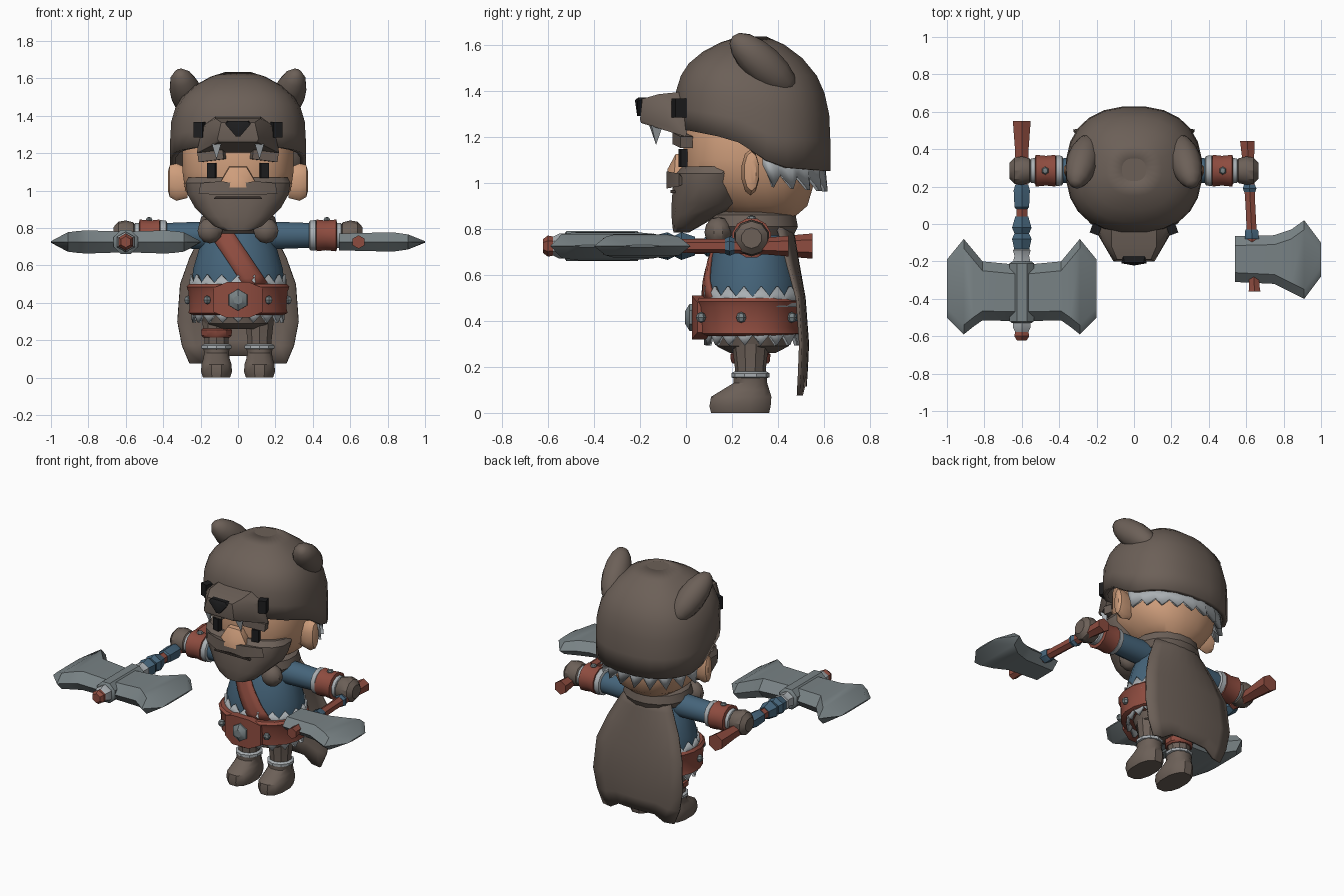
import bpy, bmesh, math
from mathutils import Vector, Matrix

if "Cube" in bpy.data.objects:
    bpy.data.objects.remove(bpy.data.objects["Cube"])

def material(name, r, g, b):
    m = bpy.data.materials.new(name)
    m.diffuse_color = (r, g, b, 1)
    m.use_nodes = True
    m.node_tree.nodes["Principled BSDF"].inputs["Base Color"].default_value = m.diffuse_color
    return m

BROWN = material("brown_fur", .15, .117, .097)
SKIN = material("skin", .62, .34, .2)
RED = material("red_leather", .27, .072, .05)
BLUE = material("blue_cloth", .06, .128, .195)
STEEL = material("steel", .19, .225, .235)
PALE = material("pale_fur", .4, .43, .45)
BLACK = material("black", .012, .012, .013)
DARK = material("dark_brown", .04, .03, .025)

def finish(name, bm, mat, solid=0):
    bmesh.ops.recalc_face_normals(bm, faces=bm.faces)
    me = bpy.data.meshes.new(name)
    bm.to_mesh(me)
    bm.free()
    me.materials.append(mat)
    ob = bpy.data.objects.new(name, me)
    bpy.context.collection.objects.link(ob)
    if solid:
        mod = ob.modifiers.new("thickness", 'SOLIDIFY')
        mod.thickness, mod.offset = solid, -1
    return ob

def skin(name, rings, mat, caps=True, closed=True, solid=0):
    """Bridge a list of point rows with quads."""
    bm = bmesh.new()
    rows = [[bm.verts.new(p) for p in r] for r in rings]
    n = len(rows[0])
    for a, b in zip(rows, rows[1:]):
        for i in range(n if closed else n - 1):
            j = (i + 1) % n
            bm.faces.new((a[i], a[j], b[j], b[i]))
    if caps:
        bm.faces.new(rows[0])
        bm.faces.new(rows[-1])
    return finish(name, bm, mat, solid)

def loft(name, rings, mat, axis='z', n=12, p=1.0, **kw):
    """Rings are (t along axis, centre a, centre b, radius a, radius b)."""
    out = []
    for t, a, b, ra, rb in rings:
        row = []
        for i in range(n):
            ang = 2 * math.pi * (i + .5) / n
            c, s = math.cos(ang), math.sin(ang)
            u = a + ra * math.copysign(abs(c) ** p, c)
            v = b + rb * math.copysign(abs(s) ** p, s)
            row.append({'x': (t, u, v), 'y': (u, t, v), 'z': (u, v, t)}[axis])
        out.append(row)
    return skin(name, out, mat, **kw)

def hull(name, pts, mat, sym=False):
    bm = bmesh.new()
    for x, y, z in pts:
        bm.verts.new((x, y, z))
        if sym and x:
            bm.verts.new((-x, y, z))
    res = bmesh.ops.convex_hull(bm, input=bm.verts)
    bmesh.ops.delete(bm, geom=list({g for g in res["geom_interior"] if isinstance(g, bmesh.types.BMVert)}), context='VERTS')
    return finish(name, bm, mat)

def box(name, loc, size, mat, rz=0.0, ry=0.0):
    bm = bmesh.new()
    bmesh.ops.create_cube(bm, size=1)
    m = Matrix.Translation(loc) @ Matrix.Rotation(rz, 4, 'Z') @ Matrix.Rotation(ry, 4, 'Y') @ Matrix.Diagonal((*size, 1))
    bm.transform(m)
    return finish(name, bm, mat)

def ball(name, loc, size, mat, rot=Matrix(), seg=12, rows=8):
    bm = bmesh.new()
    bmesh.ops.create_uvsphere(bm, u_segments=seg, v_segments=rows, radius=1)
    bm.transform(Matrix.Translation(loc) @ rot @ Matrix.Diagonal((*size, 1)))
    return finish(name, bm, mat)

def lerp_table(t, table):
    for (a, va), (b, vb) in zip(table, table[1:]):
        if t <= b:
            return va + (vb - va) * max(0, (t - a) / (b - a))
    return table[-1][1]

CY = .29  # body centre line in y

# --- Head, nose, beard ---
loft("head", [(.84, 0, .33, .12, .13), (.9, 0, .32, .21, .21), (1.0, 0, .28, .285, .28), (1.1, 0, .27, .3, .285),
              (1.22, 0, .27, .3, .28), (1.35, 0, .28, .26, .25)], SKIN, n=20, p=.85)
hull("nose", [(.045, -.045, 1.125), (.09, -.05, 1.05), (.085, -.06, 1.015), (.04, -.085, 1.015),
              (.045, -.08, 1.06), (.09, .03, 1.02), (.05, .03, 1.13)], SKIN, True)
loft("beard", [(.785, 0, -.02, .07, .035), (.81, 0, 0, .13, .06), (.86, 0, .04, .185, .105), (.91, 0, .1, .235, .165),
               (.98, 0, .1, .275, .16), (1.04, 0, .115, .285, .165), (1.07, 0, .14, .27, .16)], BROWN, n=16, p=.85)
hull("mouth", [(.13, -.068, .955), (.13, -.03, .955), (.12, -.068, .968), (.12, -.03, .968)], DARK, True)
for s in (-1, 1):
    hull("moustache", [(0, -.08, 1.035), (0, -.08, .98), (s * .09, -.085, 1.05), (s * .1, -.085, .975),
                       (s * .2, -.03, 1.04), (s * .21, -.03, .985), (0, 0, 1.03), (s * .18, 0, 1.0)], BROWN)
    box("eye", (s * .14, -.013, 1.107), (.045, .03, .078), BLACK, s * .25)
    box("brow", (s * .14, -.015, 1.185), (.14, .055, .05), BROWN, s * .25, s * .12)
    loft("ear", [(s * .27, .28, 1.04, .03, .08), (s * .33, .28, 1.045, .04, .1), (s * .365, .285, 1.05, .033, .085),
                 (s * .375, .29, 1.05, .015, .05)], SKIN, 'x', 10)

# --- Bear hood ---
CUT = [(-.1, 1.235), (0, 1.23), (.2, 1.19), (.3, 1.14), (.38, 1.07), (.64, 1.05)]
rings = []
for s, r in [(0, 1), (.22, 1), (.42, .985), (.58, .925), (.71, .825), (.84, .64), (.94, .41), (1, .18)]:
    row = []
    for i in range(24):
        a = 2 * math.pi * (i + .5) / 24
        c, d = (math.copysign(abs(v) ** .85, v) for v in (math.cos(a), math.sin(a)))
        zb = lerp_table(CY + .34 * d, CUT)
        row.append((.365 * r * c, CY + .34 * r * d, zb + (1.635 - zb) * s))
    rings.append(row)
hood = skin("bear_hood", rings, BROWN, caps=False, solid=.03)
hull("hood_crown", rings[-1] + [(0, CY, 1.6)], BROWN)
hull("bear_snout", [(.09, -.19, 1.365), (.11, -.2, 1.275), (.1, -.195, 1.26), (.12, -.12, 1.385), (.17, -.09, 1.345),
                    (.18, -.08, 1.245), (.22, .0, 1.2), (.2, .02, 1.34), (.12, .02, 1.4)], BROWN, True)
hull("bear_nose", [(.068, -.21, 1.355), (.05, -.205, 1.372), (0, -.222, 1.36), (.012, -.212, 1.29),
                   (.06, -.17, 1.37), (.012, -.17, 1.29)], BLACK, True)
for s in (-1, 1):
    box("bear_eye", (s * .205, -.03, 1.325), (.05, .05, .082), BLACK, s * .35)
    hull("fang", [(s * .09, -.16, 1.25), (s * .14, -.15, 1.25), (s * .115, -.1, 1.25), (s * .115, -.13, 1.165)], PALE)
    z = Vector((s * -.22, .72, -.66)).normalized()   # long axis of ear
    x = Vector((s * .8, .0, -.25)).normalized()
    y = z.cross(x).normalized()
    x = y.cross(z)
    rot = Matrix((x, y, z)).transposed().to_4x4()
    ball("bear_ear", (s * .275, .335, 1.515), (.085, .085, .185), BROWN, rot, 12, 8)

# Jagged fur under the back of the hood
top, tip = [], []
N = 20
for i in range(N + 1):
    a = math.radians(8 + 164 * i / N)
    c, d = math.cos(a), math.sin(a)
    yb = CY + .33 * d
    zb = lerp_table(yb, CUT)
    k = 1.03 if i % 2 else .93
    top.append((.345 * c, CY + .315 * d, zb + .03))
    tip.append((.345 * c * k, CY + .32 * d * k, zb - (.09 if i % 2 else .03)))
skin("hood_fur", [top, tip], PALE, caps=False, closed=False, solid=.025)

# --- Torso, sash, belt ---
TORSO = [(.4, .25), (.5, .25), (.58, .243), (.68, .213), (.78, .17), (.87, .1)]
loft("torso", [(z, 0, CY, r, r * .84) for z, r in TORSO], BLUE, n=20)
sash = []
for i in range(9):
    t = i / 8
    row = []
    for k in range(4):
        x, z = -.19 + .23 * t + .04 * k, .82 - .34 * t + .008 * k
        r = lerp_table(z, TORSO) + .012
        row.append((x, CY - .84 * math.sqrt(max(r * r - x * x, .0004)) - .004, z))
    sash.append(row)
skin("sash", sash, RED, caps=False, closed=False, solid=.015)

def hem(name, z_base, z_lo, z_hi, r0, r1, n=18):
    """Closed band with one zigzag edge."""
    rows = [[], []]
    for i in range(2 * n):
        a = math.pi * i / n
        for row, r, z in ((rows[0], r0, z_base), (rows[1], r1, z_hi if i % 2 else z_lo)):
            row.append((r * math.cos(a), CY + r * .85 * math.sin(a), z))
    skin(name, rows, PALE, caps=False, solid=.02)

hem("shirt_hem", .46, .505, .55, .262, .26)
hem("skirt_fur", .37, .34, .295, .24, .25)
loft("belt", [(.335, 0, .275, .245, .205), (.345, 0, .275, .268, .225), (.37, 0, .27, .262, .223),
              (.46, 0, .27, .268, .228), (.485, 0, .27, .278, .238), (.5, 0, .27, .265, .225)], RED, n=20, p=.92)
hull("belt_plate", [(.06, .025, .51), (.13, .05, .48), (.13, .05, .35), (.06, .025, .32),
                    (.06, .1, .51), (.13, .1, .48), (.13, .1, .35), (.06, .1, .32)], RED, True)
loft("buckle", [(.05, 0, .415, .06, .06), (.015, 0, .415, .056, .058), (-.005, 0, .415, .025, .026)], STEEL, 'y', 6)
for s in (-1, 1):
    for x, y in ((.165, .065), (.268, .24), (.17, .46)):
        ball("belt_stud", (s * x, y, .415), (.022, .022, .024), STEEL, seg=6, rows=4)
loft("trousers", [(.26, 0, CY, .13, .1), (.29, 0, CY, .19, .16), (.38, 0, CY, .22, .18)], BROWN, n=16)

# --- Legs and boots ---
for s in (-1, 1):
    x = s * .115
    loft("leg", [(.12, x, .28, .065, .065), (.2, x, .28, .068, .068), (.3, x, .28, .08, .08)], BROWN, n=10)
    loft("boot", [(0, x, .235, .075, .13), (.03, x, .235, .085, .137), (.07, x, .24, .083, .135), (.1, x, .26, .073, .105),
                  (.13, x, .28, .068, .075), (.155, x, .28, .072, .075)], BROWN, n=12, p=.85)
    loft("boot_cuff", [(.15, x, .28, .07, .07), (.155, x, .28, .083, .083), (.172, x, .28, .083, .083),
                       (.18, x, .28, .07, .07)], PALE, n=10)
loft("leg_strap", [(.215, -.115, .28, .075, .078), (.225, -.115, .28, .085, .085), (.255, -.115, .28, .087, .087),
                   (.262, -.115, .28, .078, .078)], RED, n=10)

# --- Collar and cape ---
loft("collar", [(.77, 0, .3, .19, .17), (.81, 0, .29, .215, .2), (.86, 0, .29, .2, .19), (.885, 0, .3, .14, .14)], BROWN, n=16)
cape = []
for z, hw, y in [(.85, .15, .455), (.76, .2, .475), (.64, .26, .495), (.5, .31, .52), (.3, .325, .535), (.17, .3, .53), (.075, .26, .525)]:
    row = []
    for i in range(9):
        u = i / 4 - 1
        drop = max(0, .3 - z) / .225
        row.append((hw * u, y - (.03 + .1 * max(0, z - .5)) * u * u, z + drop * (.04 if abs(u) < .6 else 0)))
    cape.append(row)
skin("cape", cape, BROWN, caps=False, closed=False, solid=.014)

# --- Arms ---
for s in (-1, 1):
    ball("collar_tuft", (s * .15, .14, .785), (.07, .06, .068), BROWN, seg=10, rows=6)
    arm = lambda name, prof, mat, n=12: loft(name, [(s * x, .285, .76, r, r) for x, r in prof], mat, 'x', n)
    arm("sleeve", [(.1, .075), (.22, .075), (.4, .068)], BLUE)
    arm("cuff", [(.375, .06), (.385, .082), (.415, .085), (.425, .07)], PALE)
    arm("bracer", [(.415, .07), (.42, .088), (.47, .082), (.525, .088), (.53, .07)], RED)
    arm("wrist_fur", [(.525, .06), (.53, .07), (.55, .068), (.56, .05)], PALE)
    ball("bracer_stud", (s * .475, .285, .843), (.02, .022, .016), STEEL, seg=6, rows=4)
    hand = [(.54, .045), (.56, .07), (.6, .08), (.64, .073), (.665, .045)]
    arm("hand", hand, BROWN, 10)

# --- Axes ---
def rod(name, x, z, prof, mat, n=6):
    loft(name, [(y, x(y), z, r, r) for y, r in prof], mat, 'y', n)

def blade(name, cols, z):
    rows = []
    for x, y0, y1, t in cols:
        rows.append([(x, y0, z), (x, y0 + .05, z + t), (x, y1 - .05, z + t),
                     (x, y1, z), (x, y1 - .05, z - t), (x, y0 + .05, z - t)])
    skin(name, rows, STEEL)

# Double-bladed axe
LX = lambda y: -.6
rod("great_axe_handle", LX, .725, [(.55, .055), (.4, .042), (.2, .034), (-.58, .034)], RED)
rod("great_axe_wrap", LX, .725, [(.21, .04), (.18, .05), (.09, .045), (.08, .036)], BLUE)
rod("great_axe_wrap", LX, .725, [(.04, .04), (-.02, .06), (-.05, .045), (-.08, .06), (-.14, .045)], BLUE)
rod("great_axe_ring", LX, .725, [(-.13, .04), (-.14, .055), (-.17, .045), (-.21, .055)], PALE)
rod("great_axe_socket", LX, .725, [(-.2, .055), (-.21, .07), (-.52, .07), (-.53, .055)], STEEL, 8)
rod("great_axe_ring", LX, .725, [(-.52, .055), (-.55, .055), (-.58, .04)], PALE)
rod("great_axe_tip", LX, .725, [(-.57, .04), (-.6, .046), (-.622, .03)], RED)
for s in (-1, 1):
    blade("great_axe_blade", [(-.6 + s * d, a, b, t) for d, a, b, t in
                              [(0, -.52, -.22, .055), (.21, -.515, -.2, .062), (.26, -.55, -.14, .058),
                               (.31, -.59, -.08, .052), (.4, -.5, -.19, .004)]], .725)

# Single-bladed axe
RX = lambda y: .632 - .03 * (y + .1)* 1.6
rod("hand_axe_handle", RX, .725, [(.445, .045), (.34, .036), (.1, .03), (-.33, .032), (-.36, .036)], RED)
rod("hand_axe_wrap", RX, .725, [(-.03, .036), (-.04, .042), (-.08, .042)], BLUE)
rod("hand_axe_wrap", RX, .725, [(.21, .034), (.19, .042), (.17, .034)], BLUE)
blade("hand_axe_blade", [(.54, -.31, -.065, .045), (.75, -.32, -.06, .05), (.84, -.365, -.03, .05),
                         (.91, -.4, .02, .04), (1.0, -.28, -.1, .004)], .725)

# --- Smooth shading with sharp edges ---
for ob in bpy.context.scene.objects:
    ob.select_set(True)
bpy.context.view_layer.objects.active = hood
bpy.ops.object.shade_smooth_by_angle(angle=math.radians(35))
